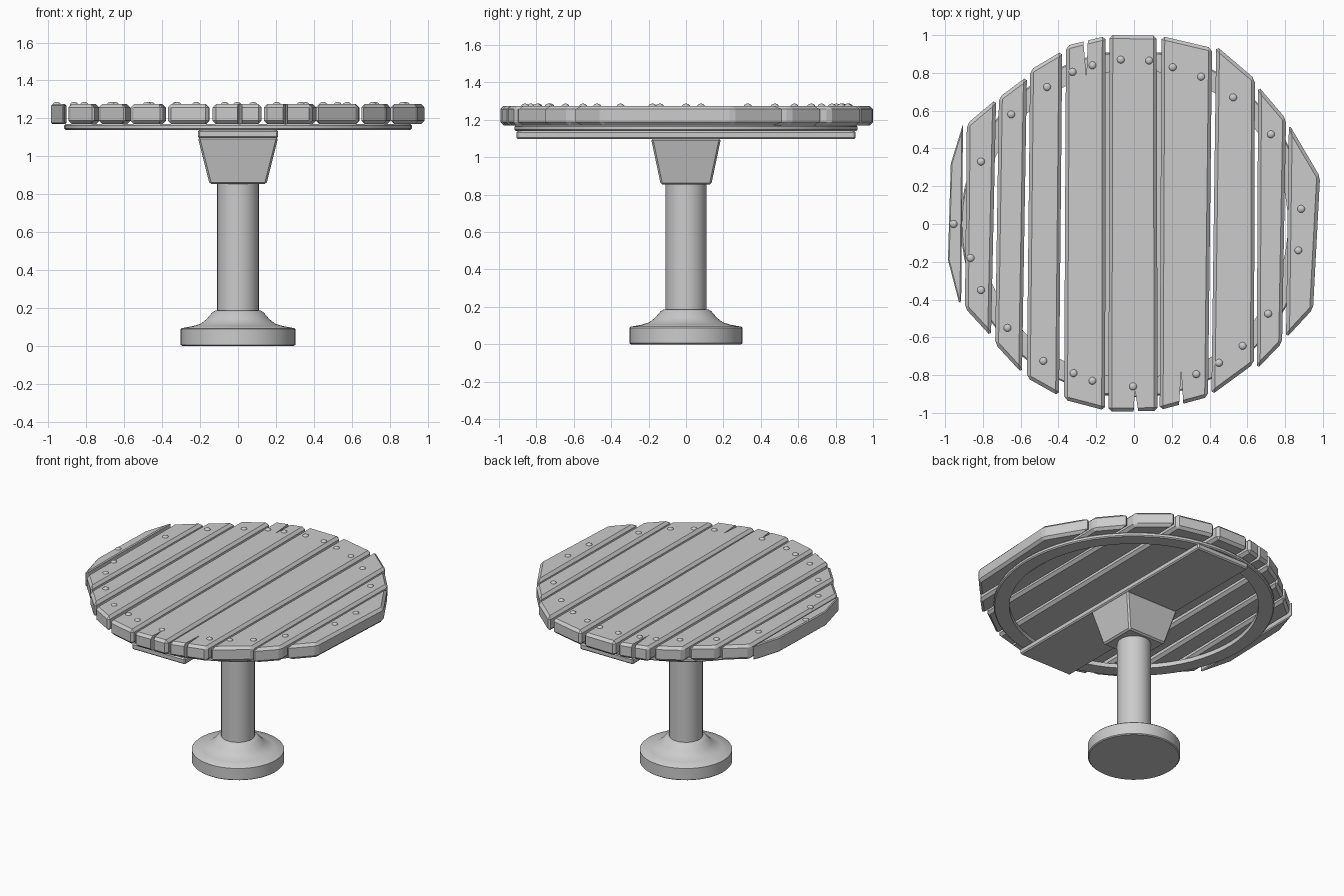
import bpy, bmesh, math
from mathutils import Matrix

if "Cube" in bpy.data.objects:
    bpy.data.objects.remove(bpy.data.objects["Cube"])


def finish(name, bm, smooth=False):
    bmesh.ops.recalc_face_normals(bm, faces=bm.faces)
    me = bpy.data.meshes.new(name)
    bm.to_mesh(me)
    bm.free()
    ob = bpy.data.objects.new(name, me)
    bpy.context.collection.objects.link(ob)
    bpy.ops.object.select_all(action='DESELECT')
    ob.select_set(True)
    bpy.context.view_layer.objects.active = ob
    if smooth:
        bpy.ops.object.shade_smooth_by_angle(angle=math.radians(35))
    return ob


def loft(name, low, high, z0, z1):
    """Closed solid between two outlines with the same point count."""
    bm = bmesh.new()
    a = [bm.verts.new((x, y, z0)) for x, y in low]
    b = [bm.verts.new((x, y, z1)) for x, y in high]
    bm.faces.new(a)
    bm.faces.new(b)
    n = len(a)
    for i in range(n):
        j = (i + 1) % n
        bm.faces.new((a[i], a[j], b[j], b[i]))
    return finish(name, bm)


def lathe(name, profile, segs, closed=False):
    """Spin an (r, z) profile around z; r = 0 is not needed, ends are capped."""
    bm = bmesh.new()
    rings = [[bm.verts.new((r * math.cos(2 * math.pi * k / segs),
                            r * math.sin(2 * math.pi * k / segs), z))
              for k in range(segs)] for r, z in profile]
    pairs = list(zip(rings, rings[1:]))
    if closed:
        pairs.append((rings[-1], rings[0]))
    else:
        bm.faces.new(rings[0])
        bm.faces.new(rings[-1])
    for p, q in pairs:
        for k in range(segs):
            m = (k + 1) % segs
            bm.faces.new((p[k], p[m], q[m], q[k]))
    return finish(name, bm, True)


def bevel(ob, width):
    m = ob.modifiers.new("bevel", 'BEVEL')
    m.width = width
    m.segments = 1
    m.limit_method = 'ANGLE'
    m.angle_limit = math.radians(30)
    bpy.context.view_layer.objects.active = ob
    bpy.ops.object.modifier_apply(modifier=m.name)


def rect(x, y):
    return [(-x, -y), (x, -y), (x, y), (-x, y)]


# table top planks, left to right
planks = [
    [(-.905, .53), (-.97, .32), (-.985, -.19), (-.925, -.42), (-.915, -.41)],
    [(-.885, .53), (-.73, .66), (-.757, -.595), (-.895, -.445)],
    [(-.715, .67), (-.567, .78), (-.593, -.79), (-.735, -.635)],
    [(-.55, .815), (-.38, .916), (-.397, -.91), (-.567, -.815)],
    [(-.36, .943), (-.15, .995), (-.153, -.987), (-.37, -.93)],
    [(-.13, 1.0), (.12, .997), (.125, -.99), (-.135, -.993)],
    [(.145, .995), (.413, .932), (.392, -.916), (.136, -.985)],
    [(.435, .943), (.64, .768), (.635, -.74), (.41, -.905)],
    [(.657, .73), (.805, .556), (.784, -.63), (.65, -.768)],
    [(.82, .53), (.985, .25), (.948, -.45), (.805, -.604)],
]
# cracks in plank ends: plank index -> (mouth x, tip x, tip y, direction)
cracks = {4: (-.258, -.252, .78, 1), 5: (.012, .005, -.875, -1), 6: (.25, .25, -.78, -1)}

for i, outline in enumerate(planks):
    ob = loft(f"plank_{i + 1}", outline, outline, 1.17, 1.275)
    bevel(ob, .018)
    if i in cracks:
        mx, tx, ty, s = cracks[i]
        tri = [(mx - .016, s * 1.03), (tx, ty), (mx + .016, s * 1.03)]
        cut = loft("crack_cutter", tri, tri, 1.1, 1.35)
        cut.hide_render = True
        m = ob.modifiers.new("crack", 'BOOLEAN')
        m.operation = 'DIFFERENCE'
        m.solver = 'EXACT'
        m.object = cut
        bpy.context.view_layer.objects.active = ob
        bpy.ops.object.modifier_apply(modifier=m.name)
        bpy.data.objects.remove(cut)

# domed nail heads around the rim
nails = [(-.07, .87), (.08, .865), (.205, .83), (.355, .78), (.525, .67),
         (.725, .475), (.885, .08), (.87, -.14), (.71, -.475), (.575, -.645),
         (.45, -.735), (.33, -.795), (-.005, -.86), (-.22, -.83), (-.32, -.79),
         (-.48, -.725), (-.67, -.55), (-.81, -.35), (-.865, -.18), (-.955, 0),
         (-.81, .33), (-.65, .58), (-.46, .725), (-.325, .805), (-.22, .84)]
bm = bmesh.new()
for x, y in nails:
    bmesh.ops.create_uvsphere(bm, u_segments=12, v_segments=8, radius=.021,
                              matrix=Matrix.Translation((x, y, 1.272)) @ Matrix.Diagonal((1, 1, .7, 1)))
finish("nail_heads", bm, True)

# support ring under the planks
lathe("support_ring", [(.815, 1.14), (.91, 1.14), (.917, 1.147), (.917, 1.163),
                       (.91, 1.17), (.815, 1.17)], 64, closed=True)

# cross board and tapered bracket
board = loft("cross_board", rect(.212, .907), rect(.212, .907), 1.097, 1.14)
bevel(board, .008)
bracket = loft("bracket", rect(.15, .135), rect(.212, .187), .853, 1.10)
bevel(bracket, .01)

# post and flared base
lathe("post", [(.11, .17), (.11, .87)], 32)
lathe("base", [(.295, 0), (.302, .006), (.302, .088), (.296, .094), (.235, .105),
               (.195, .118), (.165, .142), (.135, .177), (.12, .186), (.10, .188)], 48)
